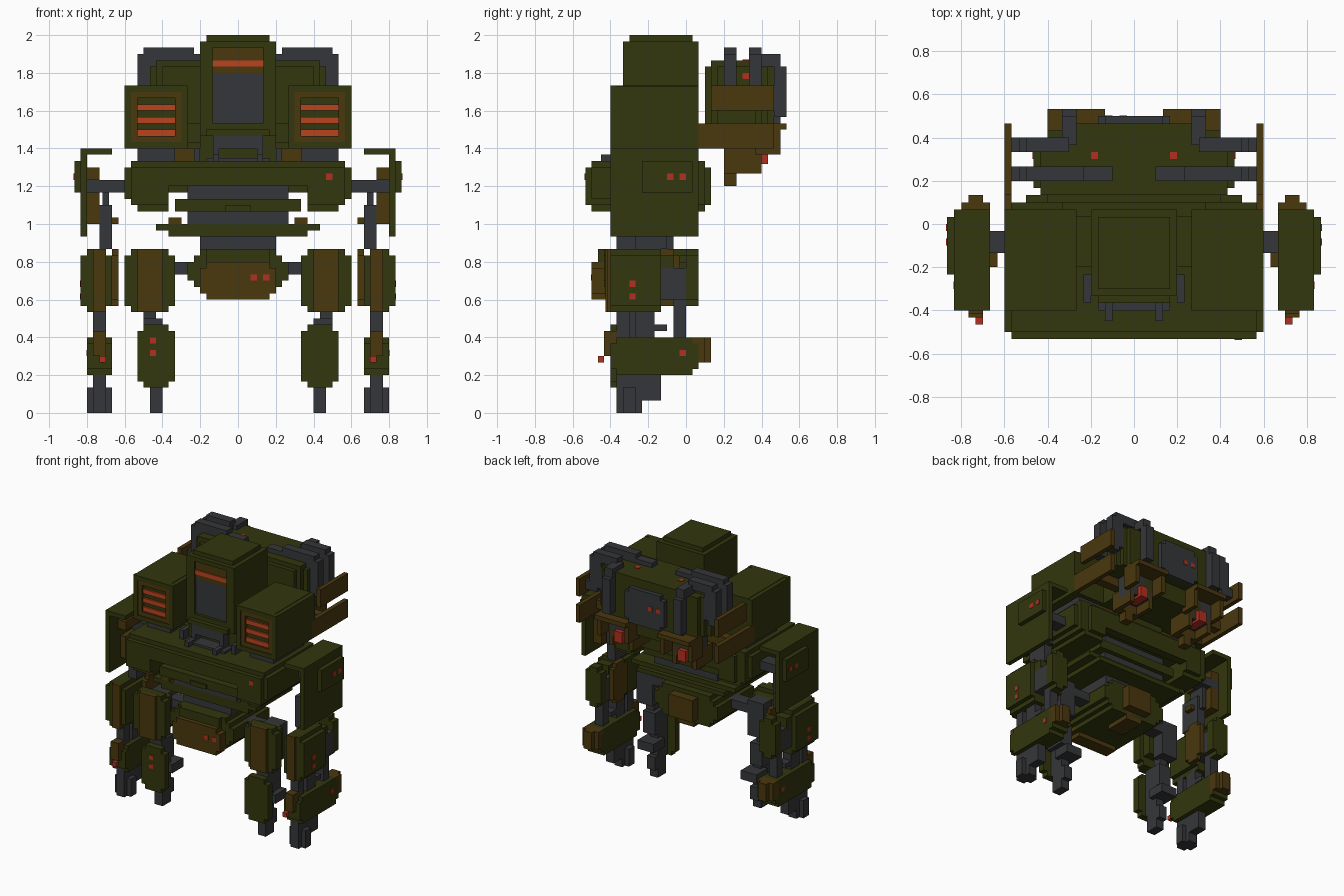
import bpy, bmesh

if "Cube" in bpy.data.objects:
    bpy.data.objects.remove(bpy.data.objects["Cube"])

U = 1 / 30  # one block of the grid


def material(name, rgb):
    m = bpy.data.materials.new(name)
    m.diffuse_color = (*rgb, 1)
    m.use_nodes = True
    m.node_tree.nodes["Principled BSDF"].inputs["Base Color"].default_value = m.diffuse_color
    return m


MATS = [material("olive", (0.033, 0.038, 0.004)), material("brown", (0.067, 0.038, 0.004)),
        material("dark_grey", (0.036, 0.037, 0.041)), material("red", (0.45, 0.03, 0.014)),
        material("orange", (0.5, 0.055, 0.014))]
OLIVE, BROWN, GREY, RED, ORANGE = range(5)


class Part:
    """One named object made of grid blocks; mirrored parts get a mirror modifier."""

    def __init__(self, name, mirror=False):
        self.bm = bmesh.new()
        self.me = bpy.data.meshes.new(name)
        ob = bpy.data.objects.new(name, self.me)
        bpy.context.collection.objects.link(ob)
        for m in MATS:
            self.me.materials.append(m)
        if mirror:
            ob.modifiers.new("mirror", 'MIRROR').use_mirror_merge = False

    def box(self, col, x, y, z):
        vs = bmesh.ops.create_cube(self.bm, size=1)["verts"]
        for v in vs:
            for i, (a, b) in enumerate((x, y, z)):
                v.co[i] = U * ((a + b) / 2 + v.co[i] * (b - a))
        for f in {f for v in vs for f in v.link_faces}:
            f.material_index = col
        return self

    def cut(self, col, x, y, z, axis, n=1):
        """Block with stepped corners, seen along the given axis."""
        i, j = [k for k in range(3) if k != axis]
        for s in range(n + 1):
            r = [list(x), list(y), list(z)]
            r[i] = [r[i][0] + s, r[i][1] - s]
            r[j] = [r[j][0] + n - s, r[j][1] - n + s]
            self.box(col, *r)
        return self

    def done(self):
        self.bm.to_mesh(self.me)
        self.bm.free()


# Head tower with visor
p = Part("head")
p.box(OLIVE, (-6, 6), (-9, 2), (44, 59)).box(OLIVE, (-5, 5), (-9, 1), (59, 60))
for s in (-1, 1):
    p.box(OLIVE, sorted((4 * s, 6 * s)), (-10, -9), (44, 59))
p.box(OLIVE, (-4, 4), (-10, -9), (58, 59)).box(OLIVE, (-4, 4), (-10, -9), (44, 46))
p.box(OLIVE, (-5, 5), (-11, -10), (44, 45))
p.box(BROWN, (-4, 4), (-9.6, -9), (54, 58)).box(ORANGE, (-4, 4), (-9.8, -9), (55, 56))
p.box(GREY, (-4, 4), (-9.4, -9), (46, 54)).done()

p = Part("neck")
p.box(OLIVE, (-6, 6), (-9, 2), (40, 44)).box(GREY, (-4, 4), (-11, -9), (42, 44))
p.box(GREY, (-5, 5), (-12, -9), (40, 40.5)).done()
p = Part("neck_strut", True)
p.box(GREY, (3, 4), (-13.5, -9), (39, 41)).box(GREY, (3, 4), (-11, -9), (41, 43))
p.box(GREY, (6, 7), (-11, -7), (40, 42)).done()

# Launcher pods beside the head
p = Part("pod", True)
p.box(OLIVE, (9, 17), (-11, 2), (42, 52)).box(OLIVE, (8, 18), (-11, 2), (42, 51.9))
for z in ((42, 43), (51, 52)):
    p.box(OLIVE, (8, 18), (-12, -11), z)
for x in ((8, 9), (17, 18)):
    p.box(OLIVE, x, (-12, -11), (43, 51))
for x in ((9, 10), (16, 17)):
    p.box(BROWN, x, (-11.8, -11), (43, 51))
for z in ((43, 44), (50, 51)):
    p.box(BROWN, (10, 16), (-11.8, -11), z)
for z in (44, 46, 48):
    p.box(ORANGE, (10, 16), (-11.4, -11), (z, z + 1))
p.done()
p = Part("pod_mount", True)
p.box(GREY, (10, 16), (-10, 1), (40, 42)).box(BROWN, (6, 10), (-5, 1), (40, 42))
p.box(OLIVE, (6, 8), (-6, 2), (42, 43)).done()

# Wide chest slab with hollow underside
p = Part("chest")
p.box(OLIVE, (-18, 18), (-15, 2), (36, 39)).box(OLIVE, (-17, 17), (-15, 3), (36, 40))
p.box(OLIVE, (-17, 17), (-16, -15), (36, 39)).box(OLIVE, (-15, 15), (2, 4), (35, 39))
p.box(RED, (14, 15), (-16.1, -16), (37, 38)).done()
p = Part("chest_side", True)
p.box(OLIVE, (11, 16), (-15, 3), (32, 36)).box(OLIVE, (11, 17), (-16, 3), (33, 36))
p.box(OLIVE, (11, 15), (3, 4), (33, 36)).box(OLIVE, (16, 18), (-15, 2), (34, 36)).done()

# Waist core with belt plates
p = Part("waist")
p.box(GREY, (-8, 8), (-12, 0), (30, 36)).box(GREY, (-6, 6), (-11, -2), (26, 30))
p.box(OLIVE, (-10, 10), (-14, 1), (32, 34)).box(OLIVE, (-2, 2), (-14.4, -14), (32, 33))
p.box(OLIVE, (-13, 13), (-12, 1), (29, 30)).box(OLIVE, (-11, 11), (-12, 2), (28, 29)).done()
p = Part("belt_stud", True)
p.box(BROWN, (9, 11), (-12, -8), (30, 31)).done()

# Pelvis
p = Part("pelvis")
p.cut(OLIVE, (-8, 8), (-13, 0), (19, 26), 1, 2)
p.cut(BROWN, (-6, 6), (-15, -12), (18, 24), 1)
p.box(OLIVE, (-5, 5), (-14, -12), (24, 26)).box(BROWN, (-3, 3), (0, 2), (20, 25))
p.box(BROWN, (-2, 2), (-6, 0), (18, 20))
for x in (2, 4):
    p.box(RED, (x, x + 1), (-15.1, -15), (21, 22))
p.done()

# Inner legs
p = Part("thigh", True)
p.cut(OLIVE, (10, 18), (-12, -10), (16, 26), 1)
p.box(BROWN, (12, 16), (-12.8, -12), (16, 26))
p.box(OLIVE, (11, 17), (-10, -8), (18, 25)).box(GREY, (12, 16), (-8, -5), (17, 25))
p.box(GREY, (6, 12), (-8, -5), (22, 24)).done()
p = Part("shin", True)
p.cut(OLIVE, (10, 16), (-12, -10.5), (4, 14), 1)
p.box(GREY, (13, 15), (-9, -7), (12, 18)).box(GREY, (12, 15), (-10.5, -6), (10, 15))
p.box(GREY, (12, 14), (-10.5, -7), (4, 10)).box(GREY, (11, 15), (-8, -4), (7, 9)).done()
p = Part("foot", True)
p.box(GREY, (12, 14), (-10, -7), (0, 4)).box(GREY, (12, 14), (-7, -6), (2, 5)).done()
p = Part("shin_lights")
for z in (9, 11):
    p.box(RED, (-14, -13), (-12.1, -12), (z, z + 1))
p.done()

# Shoulder shields
p = Part("shoulder_shield", True)
p.box(OLIVE, (24, 25), (-12, 2), (28, 41)).box(OLIVE, (20, 25), (-12, 2), (41, 42))
p.box(OLIVE, (25, 26), (-7, 1), (35, 40))
for y in (-3, -1):
    p.box(RED, (26, 26.1), (y, y + 1), (37, 38))
p.box(BROWN, (22, 24), (-9, -1), (37, 39)).box(BROWN, (22, 24), (-8, -1), (30, 35))
p.box(GREY, (18, 24), (-4, -1), (35, 37)).done()
p = Part("arm_link", True)
p.box(GREY, (20, 22), (-8, -3), (26, 33)).box(GREY, (20.5, 21.5), (-6, -2), (30, 35))
p.box(BROWN, (19, 21), (-6, -4), (30, 31)).done()

# Outer arms
p = Part("upper_arm", True)
p.cut(OLIVE, (20, 25), (-12, -4), (16, 26), 1)
p.box(BROWN, (21, 23), (-12.5, -12), (16, 26)).cut(BROWN, (19, 20), (-6, -1), (17, 26), 0)
p.box(GREY, (20, 24), (-4, 0), (18, 23)).box(OLIVE, (21, 24), (-4, -2), (22, 25))
p.cut(OLIVE, (20, 24), (0, 2), (17, 26), 1)
for z in (18, 20):
    p.box(RED, (25, 25.1), (-9, -8), (z, z + 1))
p.done()
p = Part("elbow", True)
for y in ((-11, -9), (-8, -5), (-2, 0)):
    p.box(GREY, (21, 23), y, (11, 18))
p.box(GREY, (21, 23), (-5, -3), (13, 14)).done()
p = Part("forearm", True)
p.cut(OLIVE, (20, 24), (-12, 2), (6, 12), 0)
p.box(BROWN, (21, 23), (-13, -10), (9, 13))
p.box(BROWN, (21, 23), (1, 4), (8, 12)).box(BROWN, (20, 24), (1, 3), (8, 12))
p.box(RED, (21, 22), (-14, -13), (8, 9)).box(RED, (24, 24.1), (-1, 0), (9, 10)).done()
p = Part("gun_barrel", True)
p.cut(GREY, (20, 24), (-11, -7), (0, 4), 2)
p.box(GREY, (21, 23), (-11, -7), (4, 7)).box(GREY, (21, 23), (-7, -4), (2, 7)).done()

# Backpack
p = Part("backpack")
p.cut(OLIVE, (-14, 14), (3, 13), (46, 55), 2, 2)
p.box(OLIVE, (-13, 13), (4, 11), (55, 56)).box(OLIVE, (-9, 9), (11, 14), (46, 56))
p.cut(GREY, (-5, 5), (14, 15), (46, 54), 1)
p.box(OLIVE, (-10, 10), (1, 12), (42, 46))
for x in (-4, -2):
    p.box(RED, (x, x + 1), (15, 15.1), (50, 51))
p.done()
p = Part("backpack_lights", True)
p.box(RED, (5, 6), (9, 10), (56, 56.1)).box(RED, (14, 14.1), (9, 10), (53, 54)).done()

# Pipes over the top and down the back
p = Part("pipe_front", True)
p.box(GREY, (3, 8), (6, 8), (55, 57)).box(GREY, (7, 15), (6, 8), (56, 58))
p.box(GREY, (13, 16), (6, 8), (50, 57)).box(GREY, (14, 17.2), (6, 8), (49, 51)).done()
p = Part("pipe_back", True)
p.box(GREY, (9, 15), (10, 12), (56, 58)).box(GREY, (13, 16), (10, 12), (50, 57))
p.box(GREY, (14, 17.2), (10, 12), (49, 51)).box(GREY, (8, 10), (11, 15), (55, 57))
p.box(GREY, (8, 10), (14, 16), (47, 55)).done()

# Side fins
p = Part("side_fin", True)
p.box(BROWN, (17, 18), (4, 14), (48, 52)).box(BROWN, (17, 18), (1, 14), (42, 46))
p.box(BROWN, (10, 17), (6, 8), (43, 45)).done()

# Thrusters with glowing cores
p = Part("thruster", True)
p.box(BROWN, (4, 12), (11, 16), (45, 46))
for x in ((4, 5), (11, 12)):
    p.box(BROWN, x, (11, 15), (41, 45))
for x in ((5, 6), (10, 11)):
    p.box(BROWN, x, (6, 12), (38, 42))
p.box(BROWN, (5, 11), (6, 8), (38, 42)).box(BROWN, (7, 9), (6, 8), (36, 38))
p.box(GREY, (5, 11), (8, 12), (40, 45)).box(RED, (7, 9), (9, 13), (39.5, 42)).done()
